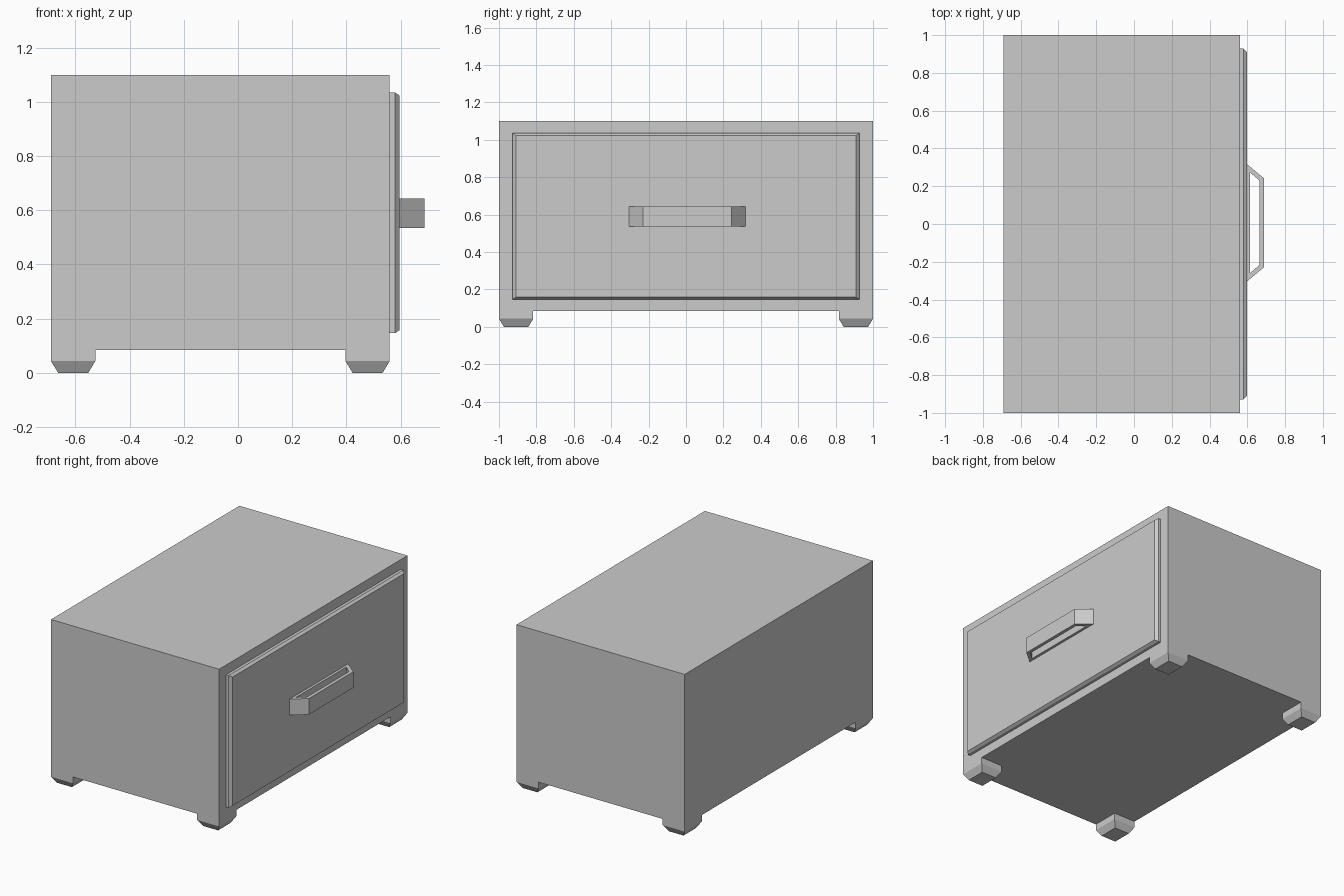
import bpy

if "Cube" in bpy.data.objects:
    bpy.data.objects.remove(bpy.data.objects["Cube"])


def make(name, verts, faces):
    mesh = bpy.data.meshes.new(name)
    mesh.from_pydata(verts, [], faces)
    mesh.update()
    obj = bpy.data.objects.new(name, mesh)
    bpy.context.collection.objects.link(obj)
    return obj


def loft(name, rings):
    """Closed solid through a stack of four-corner rings."""
    verts = [v for ring in rings for v in ring]
    last = 4 * (len(rings) - 1)
    faces = [(3, 2, 1, 0), tuple(range(last, last + 4))]
    for r in range(0, last, 4):
        for i in range(4):
            j = (i + 1) % 4
            faces.append((r + i, r + j, r + j + 4, r + i + 4))
    return make(name, verts, faces)


def rect(a0, a1, b0, b1):
    return [(a0, b0), (a1, b0), (a1, b1), (a0, b1)]


def ring_z(x0, x1, y0, y1, z):
    return [(x, y, z) for x, y in rect(x0, x1, y0, y1)]


def ring_x(y0, y1, z0, z1, x):
    return [(x, y, z) for y, z in rect(y0, y1, z0, z1)]


# Cabinet body
X0, X1 = -0.69, 0.56
loft("cabinet_body", [ring_z(X0, X1, -1, 1, 0.085), ring_z(X0, X1, -1, 1, 1.1)])

# Tapered feet flush with the corners
t = 0.026
for xn, a, b in (("back", X0, X0 + 0.163), ("front", X1 - 0.163, X1)):
    for yn, c, d in (("left", -1, -0.817), ("right", 0.817, 1)):
        loft(f"{xn}_{yn}_foot", [
            ring_z(a + t, b - t, c + t, d - t, 0),
            ring_z(a, b, c, d, 0.043),
            ring_z(a, b, c, d, 0.085)])

# Drawer front with bevelled edge
loft("drawer_front", [
    ring_x(-0.928, 0.928, 0.147, 1.035, 0.56),
    ring_x(-0.928, 0.928, 0.147, 1.035, 0.58),
    ring_x(-0.91, 0.91, 0.158, 1.023, 0.597)])

# Handle: trapezoid frame with a slot through it
outer = [(0.597, -0.305), (0.688, -0.229), (0.688, 0.242), (0.597, 0.318)]
inner = [(0.614, -0.26), (0.665, -0.217), (0.665, 0.23), (0.614, 0.273)]
profile = outer + inner
verts = [(x, y, z) for z in (0.535, 0.643) for x, y in profile]
faces = []
for i in range(4):
    j = (i + 1) % 4
    faces += [(i, j, j + 8, i + 8),
              (i + 4, i + 12, j + 12, j + 4),
              (i, i + 4, j + 4, j),
              (i + 8, j + 8, j + 12, i + 12)]
make("drawer_handle", verts, faces)
